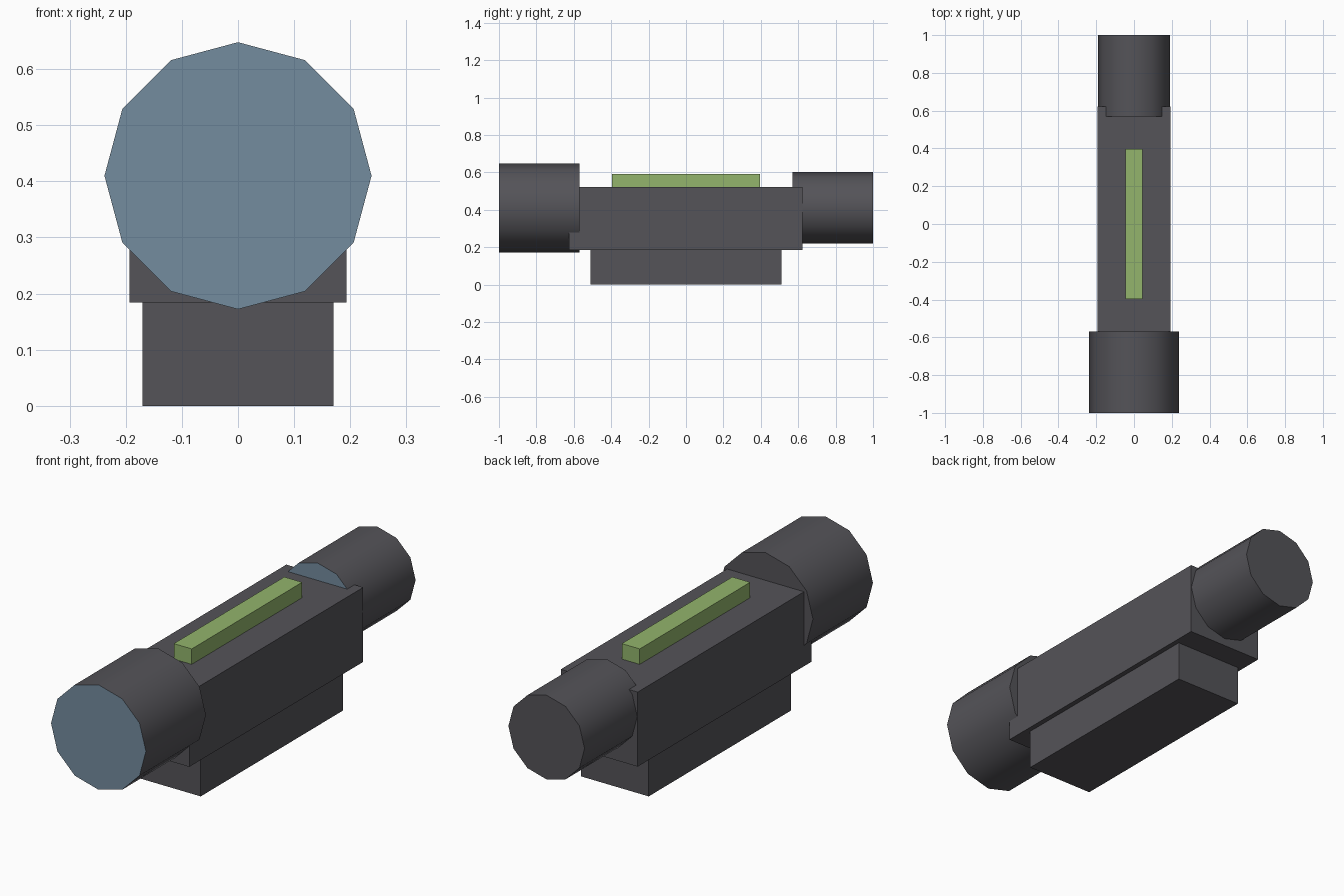
import bpy
import bmesh
import math
from mathutils import Matrix, Vector

default = bpy.data.objects.get("Cube")
if default:
    bpy.data.objects.remove(default, do_unlink=True)


def material(name, rgb):
    mat = bpy.data.materials.new(name)
    mat.use_nodes = True
    color = (*rgb, 1.0)
    mat.diffuse_color = color
    mat.node_tree.nodes["Principled BSDF"].inputs["Base Color"].default_value = color
    return mat


dark = material("dark grey", (0.089, 0.087, 0.098))
glass = material("lens blue", (0.174, 0.262, 0.347))
green = material("strip green", (0.292, 0.462, 0.150))


def add_object(name, bm, mats):
    mesh = bpy.data.meshes.new(name)
    bm.to_mesh(mesh)
    bm.free()
    for mat in mats:
        mesh.materials.append(mat)
    obj = bpy.data.objects.new(name, mesh)
    bpy.context.collection.objects.link(obj)
    return obj


def box(name, low, high, mat):
    low, high = Vector(low), Vector(high)
    bm = bmesh.new()
    bmesh.ops.create_cube(bm, size=1)
    bmesh.ops.scale(bm, vec=high - low, verts=bm.verts)
    bmesh.ops.translate(bm, vec=(low + high) / 2, verts=bm.verts)
    return add_object(name, bm, [mat])


def tube(name, radius, y0, y1, z):
    """Twelve-sided barrel along y, with a lens on its front cap."""
    bm = bmesh.new()
    place = Matrix.Translation((0, (y0 + y1) / 2, z)) @ Matrix.Rotation(math.pi / 2, 4, "X")
    bmesh.ops.create_cone(bm, cap_ends=True, segments=12, radius1=radius,
                          radius2=radius, depth=y1 - y0, matrix=place)
    bm.normal_update()
    for face in bm.faces:
        face.material_index = 1 if face.normal.y < -0.9 else 0
    obj = add_object(name, bm, [dark, glass])
    bpy.ops.object.select_all(action="DESELECT")
    obj.select_set(True)
    bpy.context.view_layer.objects.active = obj
    bpy.ops.object.shade_smooth_by_angle(angle=math.radians(40))
    return obj


# Housing, mount and top strip
box("mount_base", (-0.17, -0.51, 0), (0.17, 0.51, 0.184), dark)
box("main_body", (-0.193, -0.625, 0.184), (0.193, 0.622, 0.522), dark)
box("top_strip", (-0.045, -0.396, 0.515), (0.045, 0.396, 0.592), green)

# Front objective and rear eyepiece
tube("front_barrel", 0.238, -1.0, -0.57, 0.41)
tube("rear_barrel", 0.191, 0.57, 1.0, 0.41)
